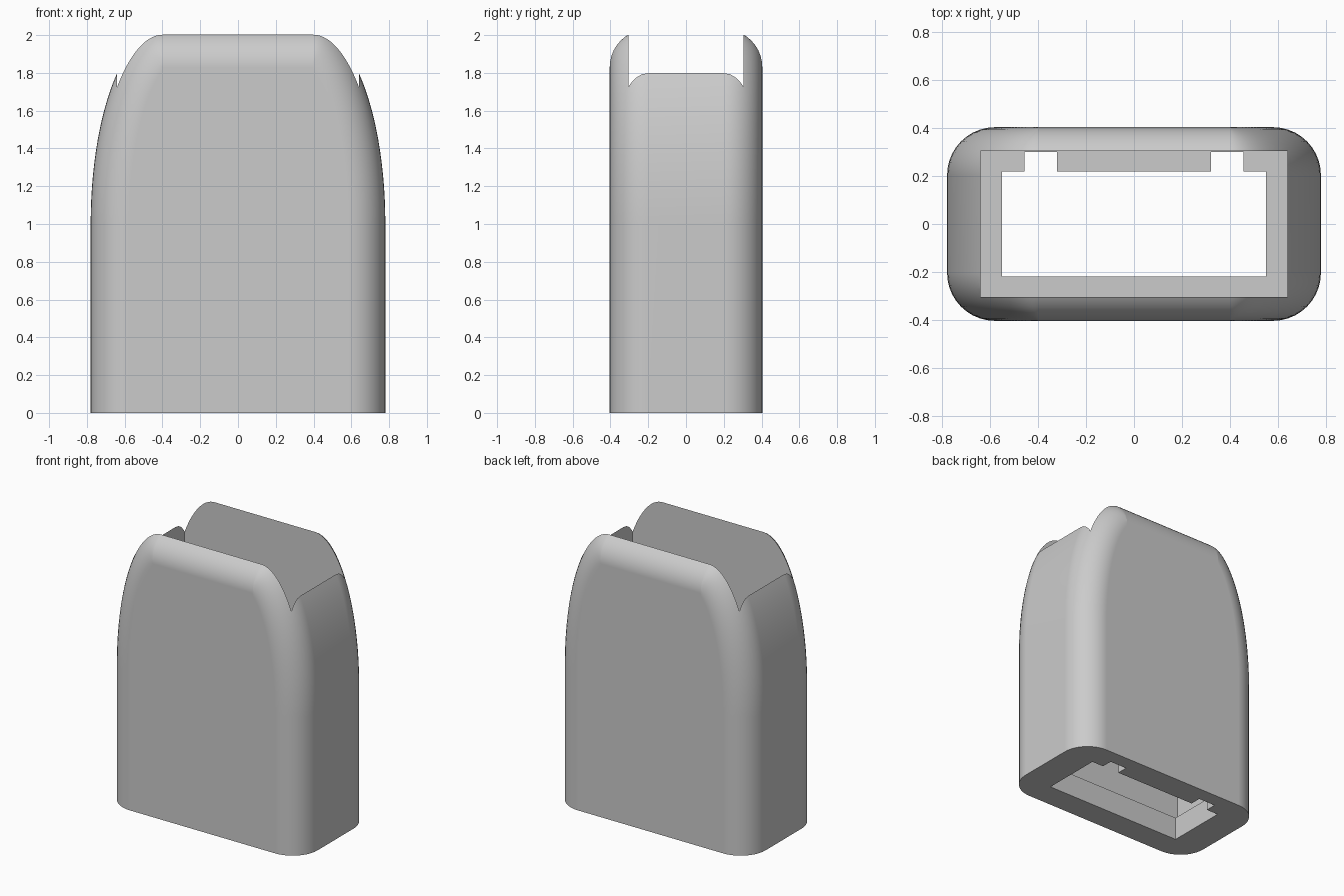
import bpy, bmesh, math

if "Cube" in bpy.data.objects:
    bpy.data.objects.remove(bpy.data.objects["Cube"])

W, D, TOP, FIL = 0.78, 0.404, 2.03, 0.2      # half width, half depth, uncut top, edge fillet
CX, SPRING = 0.4, 1.0                        # centre and spring height of the shoulder ellipse
N, M = 28, 10                                # shoulder steps, fillet steps


def section(d):
    """Front outline inset by d, as a closed loop of (x, z)."""
    a, b = W - CX, TOP - SPRING
    half = [(W - d, 0.0)]
    for i in range(N + 1):
        t = math.pi / 2 * i / N
        nx, nz = b * math.cos(t), a * math.sin(t)
        k = d / math.hypot(nx, nz)
        x = CX + a * math.cos(t) - nx * k
        z = SPRING + b * math.sin(t) - nz * k
        half.append((max(x, CX), min(z, TOP - d)))
    return half + [(-x, z) for x, z in reversed(half)]


# Rounded shell: outlines stacked along y, inset along a quarter circle at both ends
layers = []
for i in range(M + 1):
    t = math.pi / 2 * (1 - i / M)
    layers.append((D - FIL + FIL * math.sin(t), FIL * (1 - math.cos(t))))
layers = [(-y, d) for y, d in layers] + layers[::-1]

bm = bmesh.new()
loops = [[bm.verts.new((x, y, z)) for x, z in section(d)] for y, d in layers]
for a, b in zip(loops, loops[1:]):
    n = len(a)
    for i in range(n):
        j = (i + 1) % n
        bm.faces.new((a[i], a[j], b[j], b[i]))
bm.faces.new(loops[0])
bm.faces.new(loops[-1][::-1])
bmesh.ops.remove_doubles(bm, verts=bm.verts, dist=1e-5)
bmesh.ops.recalc_face_normals(bm, faces=bm.faces)
mesh = bpy.data.meshes.new("cap_shell")
bm.to_mesh(mesh)
bm.free()
shell = bpy.data.objects.new("cap_shell", mesh)
bpy.context.collection.objects.link(shell)

grey = bpy.data.materials.new("light_grey")
grey.diffuse_color = (0.6, 0.6, 0.6, 1)
grey.use_nodes = True
grey.node_tree.nodes["Principled BSDF"].inputs["Base Color"].default_value = grey.diffuse_color
mesh.materials.append(grey)
bpy.context.view_layer.objects.active = shell


def cut_box(lo, hi):
    """Cut a box out of the shell and remove the cutter."""
    bpy.ops.mesh.primitive_cube_add(size=1, location=[(p + q) / 2 for p, q in zip(lo, hi)])
    cutter = bpy.context.object
    cutter.scale = [q - p for p, q in zip(lo, hi)]
    cutter.hide_render = True
    cutter.data.materials.append(grey)
    bpy.context.view_layer.update()
    bpy.context.view_layer.objects.active = shell
    mod = shell.modifiers.new("cut", 'BOOLEAN')
    mod.operation, mod.solver, mod.object = 'DIFFERENCE', 'EXACT', cutter
    bpy.ops.object.modifier_apply(modifier=mod.name)
    bpy.data.objects.remove(cutter)


# Main cavity open at the top, lipped opening at the bottom, two key notches
cut_box((-0.64, -0.305, 0.167), (0.64, 0.305, 3))
cut_box((-0.55, -0.22, -0.5), (0.55, 0.22, 0.6))
for s in (-1, 1):
    x0, x1 = sorted((s * 0.322, s * 0.457))
    cut_box((x0, 0.0, -0.5), (x1, 0.30, 0.6))

# Smooth shading with crisp cut edges
bpy.ops.object.select_all(action='DESELECT')
shell.select_set(True)
bpy.context.view_layer.objects.active = shell
bpy.ops.object.shade_smooth_by_angle(angle=math.radians(30))
wn = shell.modifiers.new("flat_face_normals", 'WEIGHTED_NORMAL')
wn.keep_sharp = True
